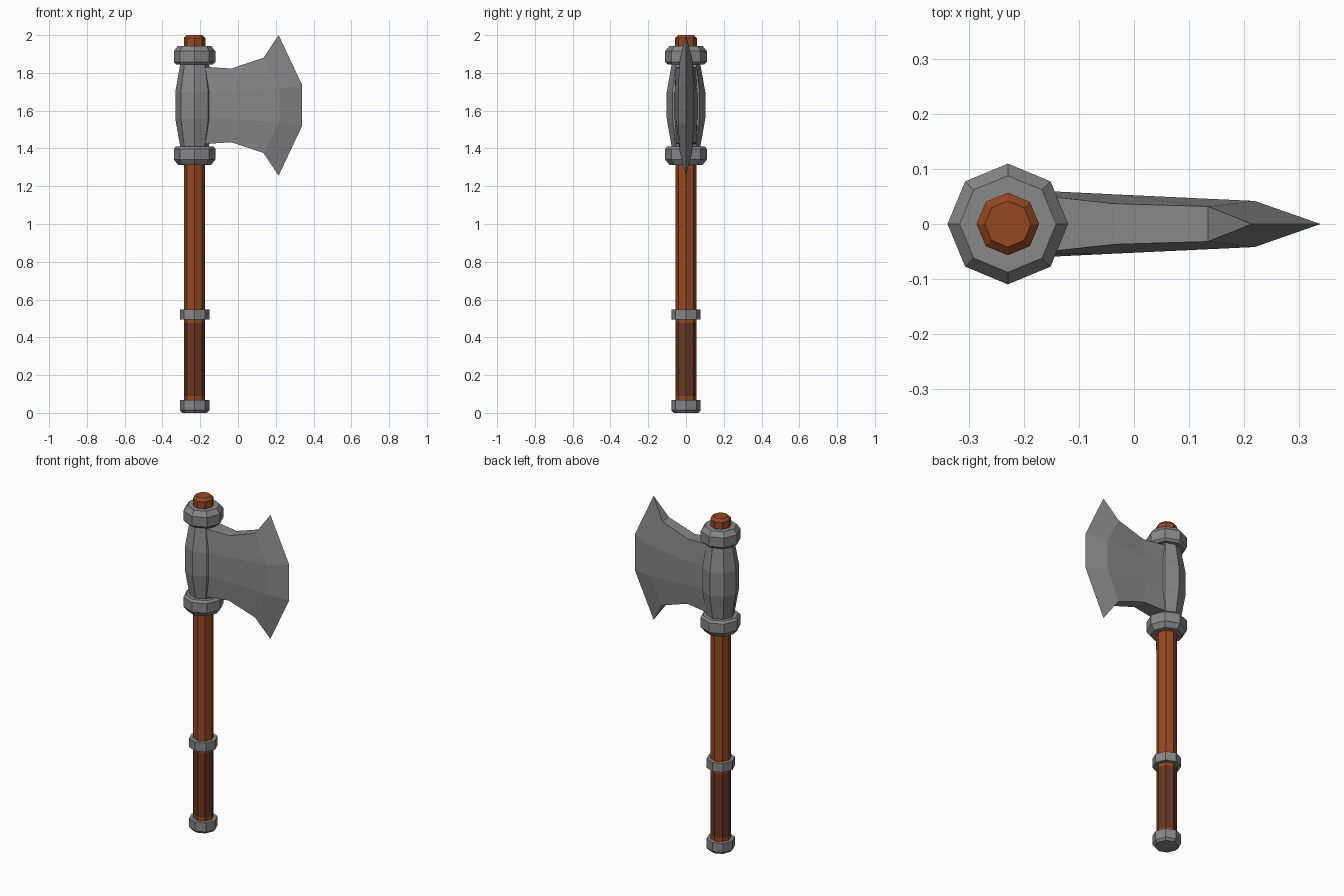
import bpy, bmesh, math

if "Cube" in bpy.data.objects:
    bpy.data.objects.remove(bpy.data.objects["Cube"])

AXIS_X = -0.23   # handle centre line
MID_Z = 1.628    # mid height of the axe head


def material(name, rgb):
    m = bpy.data.materials.new(name)
    m.diffuse_color = (*rgb, 1)
    m.use_nodes = True
    m.node_tree.nodes["Principled BSDF"].inputs["Base Color"].default_value = m.diffuse_color
    return m


STEEL = material("steel grey", (0.245, 0.245, 0.245))
WOOD = material("orange brown wood", (0.30, 0.066, 0.015))
GRIP = material("dark brown grip", (0.135, 0.038, 0.015))


def finish(bm, name, mats):
    bmesh.ops.recalc_face_normals(bm, faces=bm.faces)
    mesh = bpy.data.meshes.new(name)
    bm.to_mesh(mesh)
    bm.free()
    for m in mats:
        mesh.materials.append(m)
    ob = bpy.data.objects.new(name, mesh)
    bpy.context.collection.objects.link(ob)
    return ob


def lathe(name, profile, mats, dark_range=None, sides=8):
    """Capped eight-sided turning from (radius, z) pairs."""
    bm = bmesh.new()
    rings = []
    for r, z in profile:
        rings.append([bm.verts.new((AXIS_X + r * math.cos(math.tau * i / sides),
                                    r * math.sin(math.tau * i / sides), z))
                      for i in range(sides)])
    for a, b in zip(rings, rings[1:]):
        for i in range(sides):
            j = (i + 1) % sides
            bm.faces.new((a[i], a[j], b[j], b[i]))
    bm.faces.new(rings[0])
    bm.faces.new(rings[-1])
    if dark_range:
        for f in bm.faces:
            if dark_range[0] < f.calc_center_median().z < dark_range[1]:
                f.material_index = 1
    return finish(bm, name, mats)


# Handle with a darker grip section
lathe("handle", [(0.056, 0.03), (0.056, 0.09), (0.056, 0.475), (0.057, 1.985), (0.042, 2.0)],
      [WOOD, GRIP], (0.1, 0.45))

# Steel fittings
lathe("pommel", [(0.066, 0), (0.078, 0.014), (0.078, 0.068)], [STEEL])
lathe("grip_ring", [(0.078, 0.494), (0.078, 0.548)], [STEEL])
for name, s in (("upper_collar", 1), ("lower_collar", -1)):
    lathe(name, [(r, MID_Z + s * h) for r, h in
                 ((0.098, 0.217), (0.11, 0.23), (0.11, 0.287), (0.088, 0.315))], [STEEL])

# Bulging socket around the handle
lathe("socket", [(0.074, MID_Z - 0.23), (0.102, MID_Z - 0.07),
                 (0.102, MID_Z + 0.07), (0.074, MID_Z + 0.23)], [STEEL])

# Blade: cross-sections as (x, half thickness, half height) for the inner and outer rows
STATIONS = [((-0.20, 0.062, 0.07), (-0.20, 0.055, 0.206)),
            ((-0.035, 0.054, 0.072), (-0.035, 0.037, 0.195)),
            ((0.22, 0.042, 0.09), (0.135, 0.032, 0.252))]
bm = bmesh.new()
loops = []
for inner, outer in STATIONS:
    order = [(outer, -1, 1), (inner, -1, 1), (inner, -1, -1), (outer, -1, -1),
             (outer, 1, -1), (inner, 1, -1), (inner, 1, 1), (outer, 1, 1)]
    loops.append([bm.verts.new((p[0], sy * p[1], MID_Z + sz * p[2])) for p, sy, sz in order])
for a, b in zip(loops, loops[1:]):
    for i in range(8):
        j = (i + 1) % 8
        bm.faces.new((a[i], a[j], b[j], b[i]))
bm.faces.new(loops[0])
# Sharp cutting edge with two horns
top, high, low, bottom = [bm.verts.new((x, 0, MID_Z + h)) for x, h in
                          ((0.215, 0.372), (0.34, 0.107), (0.34, -0.107), (0.215, -0.372))]
c = loops[-1]
for side in (c[:4], c[:3:-1]):
    edge = (top, high, low, bottom)
    for i in range(3):
        bm.faces.new((side[i], side[i + 1], edge[i + 1], edge[i]))
bm.faces.new((c[0], top, c[7]))
bm.faces.new((c[3], c[4], bottom))
finish(bm, "blade", [STEEL])
